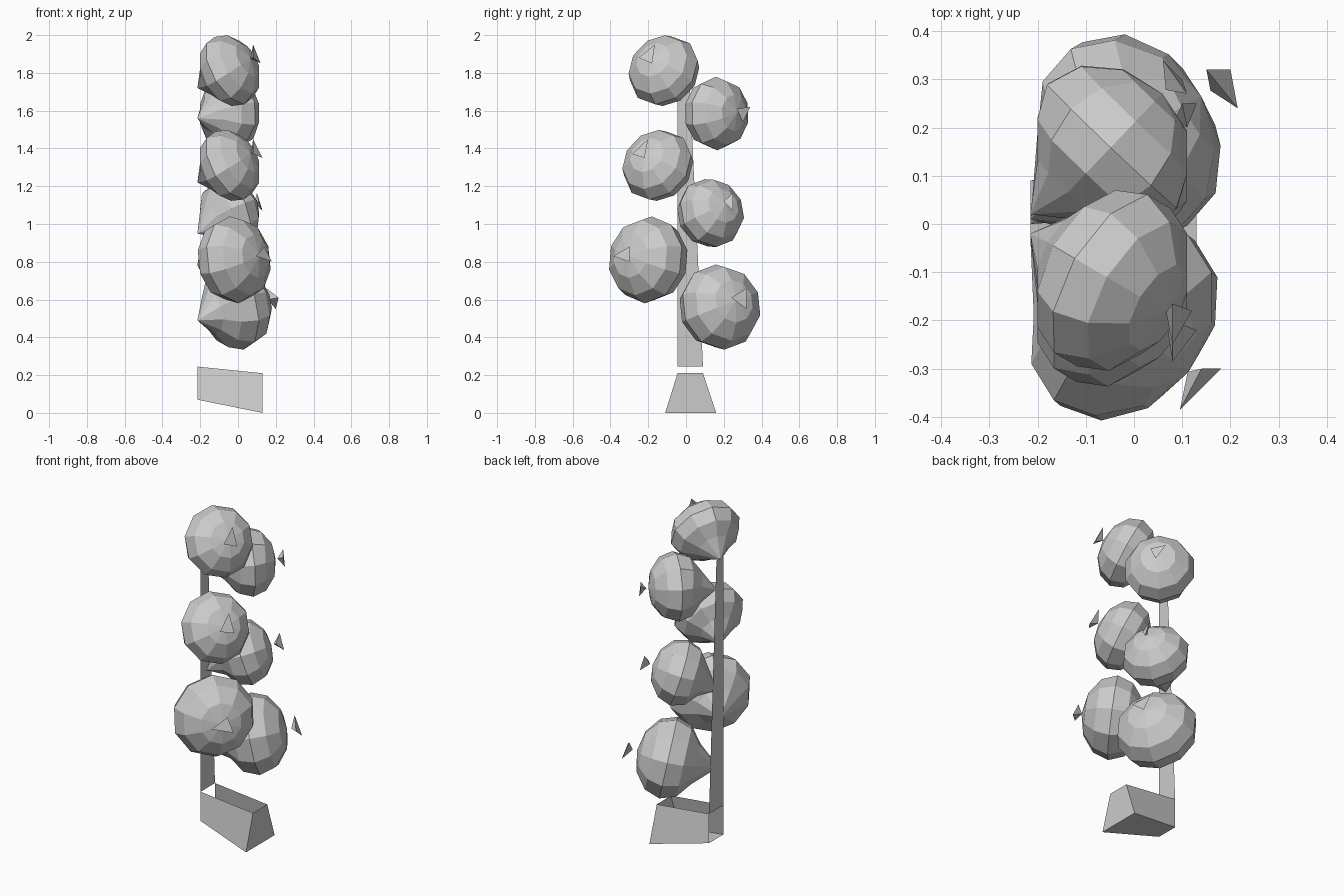
import bpy, bmesh
from mathutils import Vector

cube = bpy.data.objects.get("Cube")
if cube:
    bpy.data.objects.remove(cube, do_unlink=True)

grey = bpy.data.materials.new("plain_grey")
grey.use_nodes = True
COLOR = (0.6, 0.6, 0.6, 1)
grey.diffuse_color = COLOR
grey.node_tree.nodes["Principled BSDF"].inputs["Base Color"].default_value = COLOR

BACK = -0.215  # flat plane the whole plant stands against


def finish(name, bm):
    bmesh.ops.recalc_face_normals(bm, faces=bm.faces)
    mesh = bpy.data.meshes.new(name)
    bm.to_mesh(mesh)
    bm.free()
    mesh.materials.append(grey)
    obj = bpy.data.objects.new(name, mesh)
    bpy.context.collection.objects.link(obj)
    return obj


def polygons(name, points, faces):
    bm = bmesh.new()
    verts = [bm.verts.new(p) for p in points]
    for face in faces:
        bm.faces.new([verts[i] for i in face])
    return finish(name, bm)


def fruit(name, center, wide, deep, x_range, tail, calyx):
    """Faceted ball, flattened along its axis, with the rear pole drawn to the stalk."""
    center = Vector(center)
    tip = sum((Vector(p) for p in calyx), Vector()) / 3
    axis = (tip - center).normalized()
    turn = axis.to_track_quat("Z", "Y").to_matrix()
    bm = bmesh.new()
    bmesh.ops.create_uvsphere(bm, u_segments=10, v_segments=6, radius=1)
    rear = min(bm.verts, key=lambda v: v.co.z)
    for v in bm.verts:
        v.co = center + turn @ Vector((v.co.x * wide, v.co.y * wide, v.co.z * deep))
        v.co.x = min(max(v.co.x, x_range[0]), x_range[1])
    rear.co = tail
    finish(name, bm)
    # small flared tip on the outer side
    root = tip - axis * 0.035
    polygons(name + "_tip", list(calyx) + [root],
             [(0, 1, 2), (0, 1, 3), (1, 2, 3), (2, 0, 3)])


# Flat tapering stalk
polygons("stalk", [(BACK, -0.045, 0.245), (BACK, 0.09, 0.245),
                   (BACK, 0.02, 1.73), (BACK, -0.045, 1.73)], [(0, 1, 2, 3)])

# Wedge base, open at the top and at the stalk end
polygons("base", [(BACK, -0.045, 0.07), (BACK, 0.09, 0.07),
                  (BACK, 0.09, 0.245), (BACK, -0.045, 0.245),
                  (0.13, -0.11, 0), (0.13, 0.16, 0),
                  (0.13, 0.09, 0.21), (0.13, -0.045, 0.21)],
         [(0, 1, 5, 4), (0, 4, 7, 3), (1, 2, 6, 5), (4, 5, 6, 7)])

# Fruits from top to bottom, alternating front and back
SMALL = (-0.2, 0.11)
LARGE = (BACK, 0.18)
fruit("fruit_top_front", (-0.045, -0.117, 1.812), 0.2, 0.145, SMALL, (BACK, -0.02, 1.72),
      [(0.08, -0.165, 1.95), (0.08, -0.25, 1.88), (0.12, -0.18, 1.85)])
fruit("fruit_top_back", (-0.045, 0.162, 1.585), 0.195, 0.15, SMALL, (BACK, 0.02, 1.56),
      [(0.06, 0.34, 1.62), (0.11, 0.27, 1.61), (0.1, 0.3, 1.54)])
fruit("fruit_middle_front", (-0.045, -0.15, 1.31), 0.2, 0.145, SMALL, (BACK, -0.02, 1.22),
      [(0.08, -0.2, 1.45), (0.08, -0.285, 1.37), (0.13, -0.22, 1.35)])
fruit("fruit_middle_back", (-0.045, 0.13, 1.058), 0.188, 0.15, SMALL, (BACK, 0.01, 0.95),
      [(0.1, 0.25, 1.165), (0.11, 0.2, 1.12), (0.13, 0.25, 1.07)])
fruit("fruit_low_front", (-0.02, -0.2, 0.81), 0.232, 0.172, LARGE, (BACK, -0.02, 0.78),
      [(0.14, -0.3, 0.88), (0.095, -0.385, 0.83), (0.18, -0.3, 0.8)])
fruit("fruit_low_back", (-0.01, 0.18, 0.56), 0.23, 0.175, LARGE, (BACK, 0, 0.49),
      [(0.15, 0.32, 0.66), (0.215, 0.24, 0.61), (0.2, 0.32, 0.55)])
